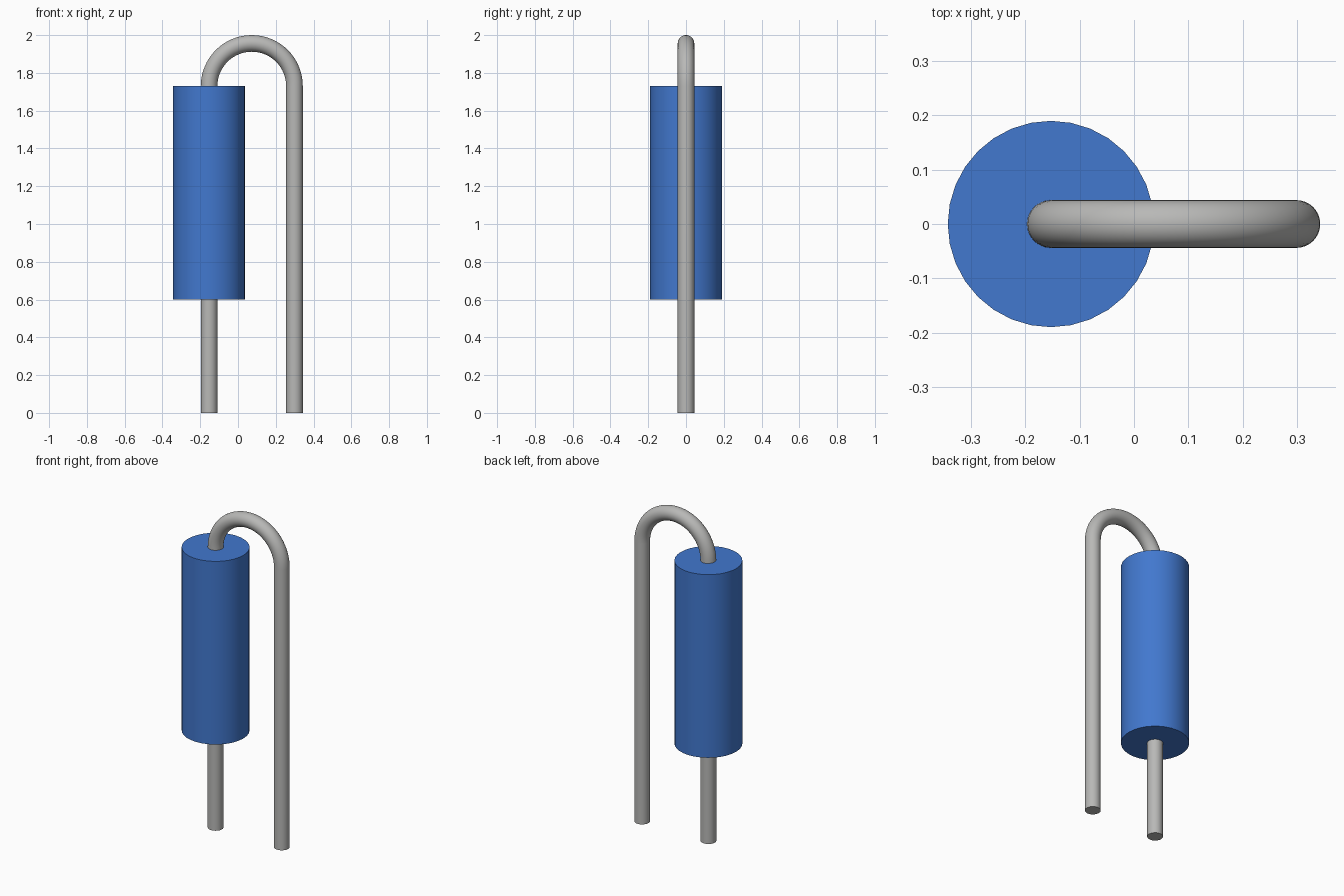
import bpy, bmesh, math
from mathutils import Vector

if "Cube" in bpy.data.objects:
    bpy.data.objects.remove(bpy.data.objects["Cube"])

BODY_X, LEG_X = -0.153, 0.299
BODY_R, WIRE_R = 0.19, 0.044
BODY_BOTTOM, BODY_TOP = 0.60, 1.73


def material(name, rgb):
    m = bpy.data.materials.new(name)
    m.diffuse_color = (*rgb, 1)
    m.use_nodes = True
    m.node_tree.nodes["Principled BSDF"].inputs["Base Color"].default_value = m.diffuse_color
    return m


def tube(name, path, radius, sides, mat):
    """Sweep a circle along a path in the XZ plane and cap both ends."""
    bm = bmesh.new()
    rings = []
    for i, p in enumerate(path):
        tangent = (path[min(i + 1, len(path) - 1)] - path[max(i - 1, 0)]).normalized()
        across = Vector((0, 1, 0)).cross(tangent)
        ring = []
        for k in range(sides):
            a = 2 * math.pi * k / sides
            ring.append(bm.verts.new(p + radius * (math.cos(a) * across + Vector((0, math.sin(a), 0)))))
        rings.append(ring)
    for lower, upper in zip(rings, rings[1:]):
        for k in range(sides):
            n = (k + 1) % sides
            bm.faces.new((lower[k], lower[n], upper[n], upper[k]))
    bm.faces.new(rings[0])
    bm.faces.new(rings[-1])
    bmesh.ops.recalc_face_normals(bm, faces=bm.faces)
    mesh = bpy.data.meshes.new(name)
    bm.to_mesh(mesh)
    bm.free()
    mesh.materials.append(mat)
    ob = bpy.data.objects.new(name, mesh)
    bpy.context.collection.objects.link(ob)
    bpy.ops.object.select_all(action='DESELECT')
    bpy.context.view_layer.objects.active = ob
    ob.select_set(True)
    bpy.ops.object.shade_smooth_by_angle(angle=math.radians(35))
    return ob


blue = material("blue coating", (0.054, 0.188, 0.62))
grey = material("grey metal", (0.48, 0.48, 0.47))

# Cylindrical body
tube("body", [Vector((BODY_X, 0, BODY_BOTTOM)), Vector((BODY_X, 0, BODY_TOP))], BODY_R, 32, blue)

# Short lead below the body
tube("short_lead", [Vector((BODY_X, 0, 0)), Vector((BODY_X, 0, BODY_BOTTOM))], WIRE_R, 32, grey)

# Long lead: half-circle bend from the body top, then straight down
bend_x, bend_r = (BODY_X + LEG_X) / 2, (LEG_X - BODY_X) / 2
path = [Vector((bend_x - bend_r * math.cos(math.pi * i / 32), 0,
                BODY_TOP + bend_r * math.sin(math.pi * i / 32))) for i in range(33)]
path.append(Vector((LEG_X, 0, 0)))
tube("long_lead", path, WIRE_R, 32, grey)
